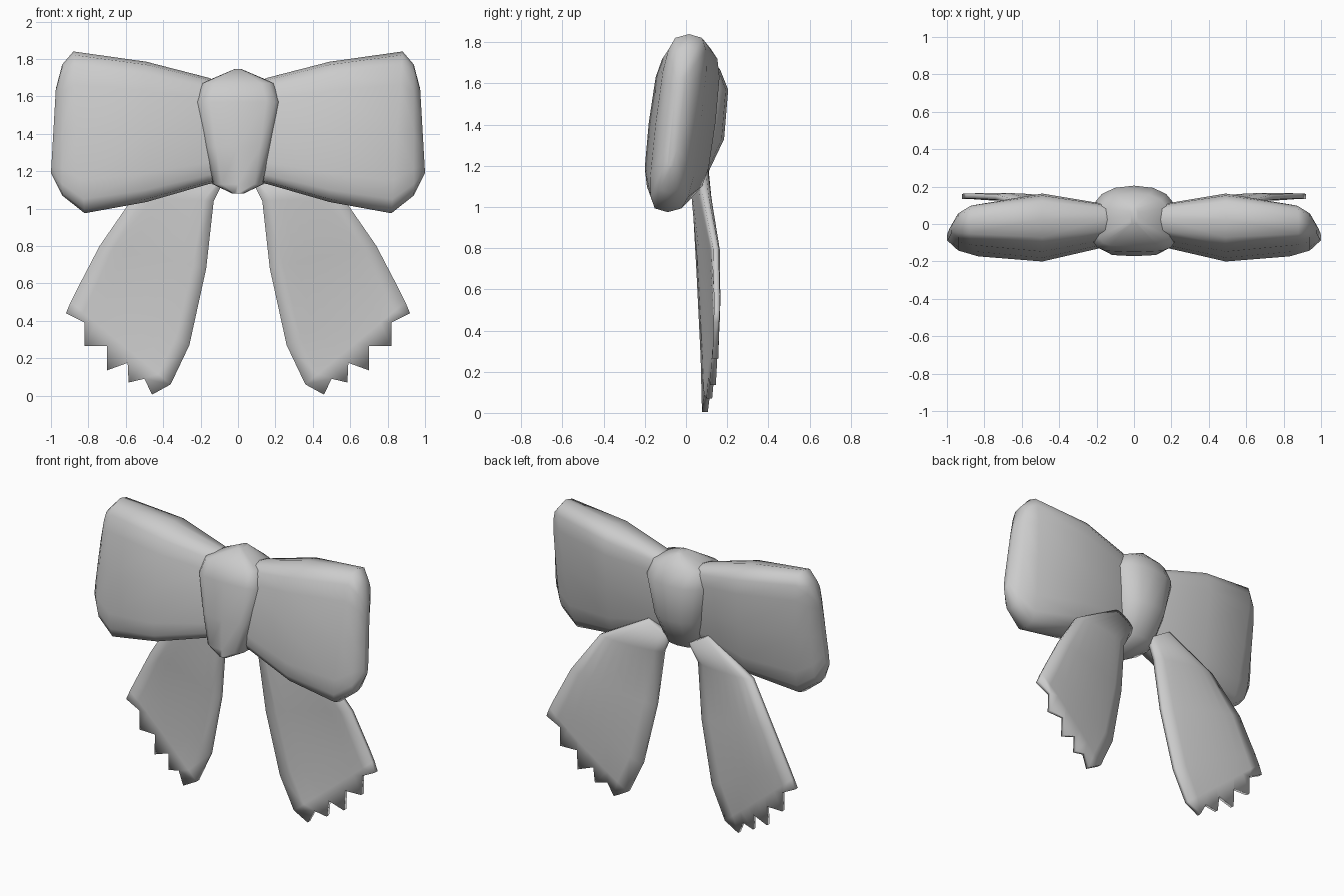
import bpy
import bmesh
from math import sin, cos, pi, copysign, sqrt

cube = bpy.data.objects.get("Cube")
if cube:
    bpy.data.objects.remove(cube)

ribbon = bpy.data.materials.new("light_grey_ribbon")
ribbon.use_nodes = True
GREY = (0.6, 0.6, 0.6, 1)
ribbon.diffuse_color = GREY
ribbon.node_tree.nodes["Principled BSDF"].inputs["Base Color"].default_value = GREY


def rounded_ring(power, sides=16):
    """Unit ring between an ellipse (1) and a box (0)."""
    def soft(v):
        return copysign(abs(v) ** power, v) if abs(v) > 1e-6 else 0
    angles = [2 * pi * i / sides for i in range(sides)]
    return [(soft(cos(a)), soft(sin(a))) for a in angles]


def loft(name, rings, side, sharp, strip_caps=False):
    """Skin closed rings of points, cap both ends; side=-1 mirrors in x."""
    bm = bmesh.new()
    rows = [[bm.verts.new((x * side, y, z)) for x, y, z in r] for r in rings]
    n = len(rows[0])
    for a, b in zip(rows, rows[1:]):
        for i in range(n):
            j = (i + 1) % n
            bm.faces.new((a[i], a[j], b[j], b[i]))
    for r in (rows[0], rows[-1]):
        if strip_caps:
            for i in range(n // 2 - 1):
                bm.faces.new((r[i], r[i + 1], r[n - 2 - i], r[n - 1 - i]))
        else:
            bm.faces.new(r)
    bmesh.ops.recalc_face_normals(bm, faces=bm.faces)
    mesh = bpy.data.meshes.new(name)
    bm.to_mesh(mesh)
    bm.free()
    mesh.materials.append(ribbon)
    obj = bpy.data.objects.new(name, mesh)
    bpy.context.collection.objects.link(obj)
    bpy.ops.object.select_all(action="DESELECT")
    obj.select_set(True)
    bpy.context.view_layer.objects.active = obj
    bpy.ops.object.shade_smooth_by_angle(angle=sharp)


# Puffed loops: x, slant of x, top z, bottom z, middle y, half thickness
LOOP = [(0.06, 0, 1.66, 1.15, -0.01, 0.08), (0.16, 0, 1.70, 1.13, -0.01, 0.10),
        (0.49, 0, 1.785, 1.035, -0.02, 0.162), (0.85, 0.03, 1.84, 0.975, -0.038, 0.11),
        (0.94, 0, 1.77, 1.07, -0.045, 0.078), (0.987, -0.013, 1.64, 1.19, -0.05, 0.022)]


def loop_rings():
    rings = []
    for x, slant, top, bottom, y, half in LOOP:
        mid, tall = (top + bottom) / 2, (top - bottom) / 2
        ring = []
        for c, s in rounded_ring(0.55):
            z = mid + tall * s
            ring.append((x + slant * s, y + 0.12 * (z - 1.4) + half * c, z))
        rings.append(ring)
    return rings


# Knot, boxy in front and rounder behind: z, half width, front y, back y
KNOT = [(1.08, 0.03, -0.17, -0.06), (1.13, 0.135, -0.172, 0.09),
        (1.33, 0.18, -0.172, 0.185), (1.57, 0.232, -0.15, 0.205),
        (1.67, 0.195, -0.12, 0.165), (1.745, 0.02, 0.0, 0.09)]


def knot_rings():
    section = rounded_ring(0.85)[:9] + rounded_ring(0.45)[9:]
    return [[(w * c, (f + b) / 2 + (b - f) / 2 * s, z) for c, s in section]
            for z, w, f, b in KNOT]


# Tails: inner (x, z), outer (x, z), inner y, outer y, extra half thickness
TAIL = [((0.07, 1.16), (0.22, 1.25), 0.06, 0.075, 0.02),
        ((0.13, 1.04), (0.56, 1.06), 0.045, 0.095, 0.02),
        ((0.17, 0.68), (0.74, 0.80), 0.065, 0.145, 0.012),
        ((0.26, 0.27), (0.86, 0.57), 0.085, 0.15, 0.006),
        ((0.36, 0.06), (0.895, 0.50), 0.09, 0.15, 0.002)]
ZIGZAG = [(0.46, 0.005), (0.50, 0.09), (0.585, 0.07), (0.59, 0.175), (0.70, 0.135),
          (0.70, 0.265), (0.82, 0.265), (0.82, 0.39), (0.92, 0.44)]


def tail_rings():
    last = len(ZIGZAG) - 1
    steps = [i / last for i in range(last + 1)]
    rings = []

    def add(points, y_in, y_out, half):
        # Curled sheet: steep at the inner edge, flat at the outer one
        front, back = [], []
        for u, (x, z) in zip(steps, points):
            y = y_in + (y_out - y_in) * sin(u * pi / 2)
            t = 0.014 + half * sqrt(max(0, 1 - (2 * u - 1) ** 2))
            front.append((x, y - t, z))
            back.append((x, y + t, z))
        rings.append(front + back[::-1])

    for (xi, zi), (xo, zo), y_in, y_out, half in TAIL:
        add([(xi + (xo - xi) * u, zi + (zo - zi) * u) for u in steps], y_in, y_out, half)
    add(ZIGZAG, 0.092, 0.147, 0)
    return rings


for label, side in (("left", 1), ("right", -1)):
    loft(label + "_loop", loop_rings(), side, 1.2)
    loft(label + "_tail", tail_rings(), side, pi, strip_caps=True)
loft("centre_knot", knot_rings(), 1, 1.2)
